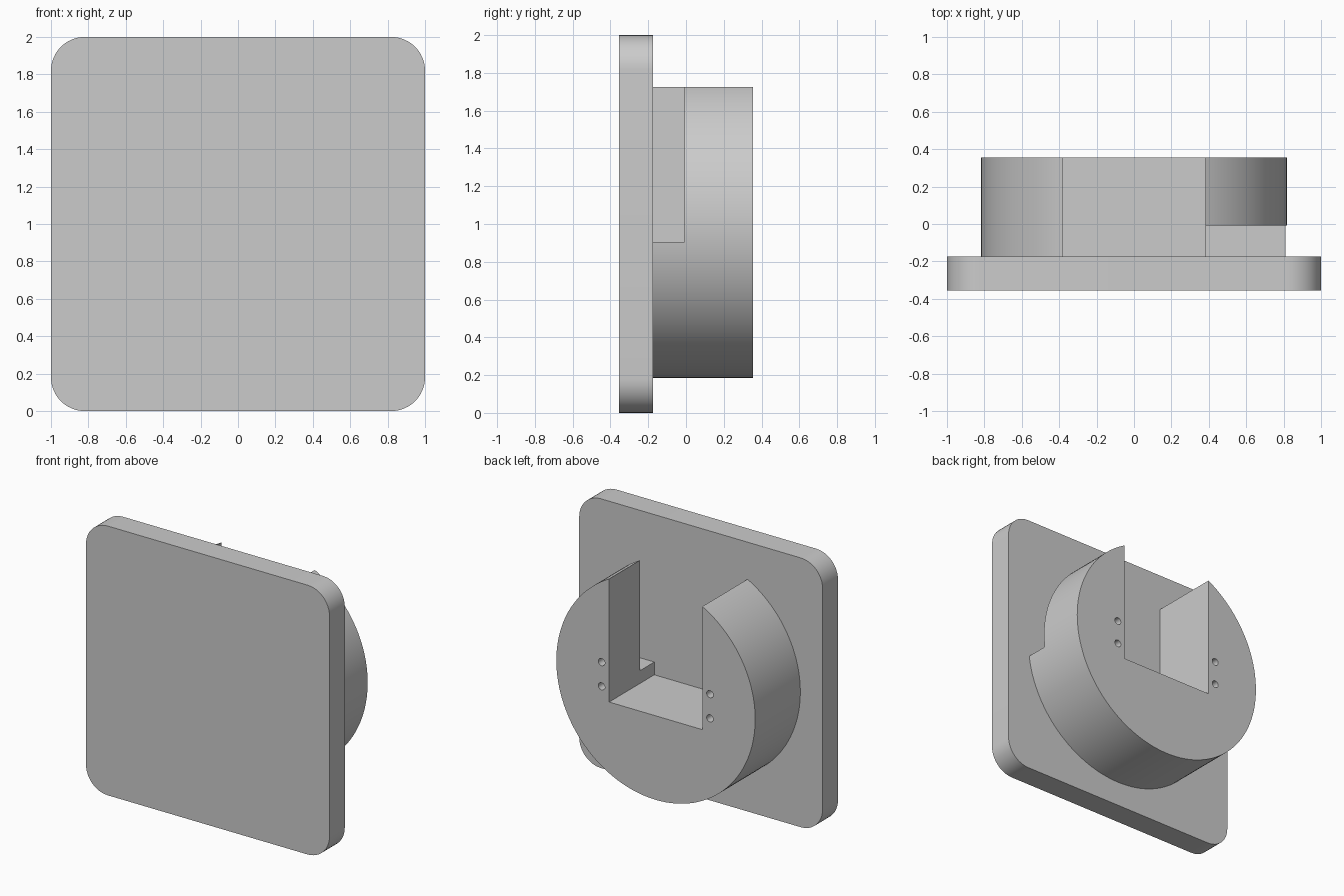
import bpy
import bmesh
import math
from mathutils import Matrix, Vector

if "Cube" in bpy.data.objects:
    bpy.data.objects.remove(bpy.data.objects["Cube"], do_unlink=True)

PLATE_FRONT, PLATE_BACK, RING_BACK = -0.355, -0.175, 0.355
CENTRE_Z, RADIUS = 1.003, 0.817
SLOT_X, SLOT_Z = 0.383, 0.81

grey = bpy.data.materials.new("light grey")
grey.use_nodes = True
colour = (0.6, 0.6, 0.6, 1)
grey.diffuse_color = colour
grey.node_tree.nodes["Principled BSDF"].inputs["Base Color"].default_value = colour


def make_object(name, bm):
    bmesh.ops.recalc_face_normals(bm, faces=bm.faces)
    mesh = bpy.data.meshes.new(name)
    bm.to_mesh(mesh)
    bm.free()
    mesh.materials.append(grey)
    obj = bpy.data.objects.new(name, mesh)
    bpy.context.collection.objects.link(obj)
    return obj


def box(name, low, high):
    low, high = Vector(low), Vector(high)
    bm = bmesh.new()
    bmesh.ops.create_cube(bm, size=1)
    bmesh.ops.scale(bm, vec=high - low, verts=bm.verts)
    bmesh.ops.translate(bm, vec=(low + high) / 2, verts=bm.verts)
    return make_object(name, bm)


def cylinder(name, x, z, radius, y0, y1, sides):
    bm = bmesh.new()
    place = Matrix.Translation((x, (y0 + y1) / 2, z)) @ Matrix.Rotation(math.pi / 2, 4, "X")
    bmesh.ops.create_cone(bm, cap_ends=True, segments=sides, radius1=radius,
                          radius2=radius, depth=y1 - y0, matrix=place)
    return make_object(name, bm)


def activate(obj):
    bpy.ops.object.select_all(action="DESELECT")
    obj.select_set(True)
    bpy.context.view_layer.objects.active = obj


def cut(obj, cutter):
    mod = obj.modifiers.new("cut", "BOOLEAN")
    mod.operation, mod.solver, mod.object = "DIFFERENCE", "EXACT", cutter
    activate(obj)
    bpy.ops.object.modifier_apply(modifier=mod.name)
    bpy.data.objects.remove(cutter, do_unlink=True)


def smooth(obj):
    activate(obj)
    bpy.ops.object.shade_smooth_by_angle(angle=math.radians(30))


# Square base plate with rounded corners
plate = box("base_plate", (-1, PLATE_FRONT, 0), (1, PLATE_BACK, 2))
bm = bmesh.new()
bm.from_mesh(plate.data)
corners = [e for e in bm.edges if abs(e.verts[0].co.y - e.verts[1].co.y) > 0.1]
bmesh.ops.bevel(bm, geom=corners, offset=0.18, segments=12, profile=0.5, affect="EDGES")
bm.to_mesh(plate.data)
bm.free()
smooth(plate)

# Round holder with an open-topped slot
holder = cylinder("round_holder", 0, CENTRE_Z, RADIUS, PLATE_BACK, RING_BACK, 128)
cut(holder, box("slot_cutter", (-SLOT_X, -1, SLOT_Z), (SLOT_X, 1, 3)))

# Side relief next to the plate
cut(holder, box("relief_cutter", (0.3, -1, 0.905), (1, -0.007, 3)))

# Two screw holes on each side of the slot
for x in (-0.445, 0.445):
    for z in (0.91, 1.09):
        cut(holder, cylinder("hole_cutter", x, z, 0.027, 0.1, 0.5, 24))
smooth(holder)
